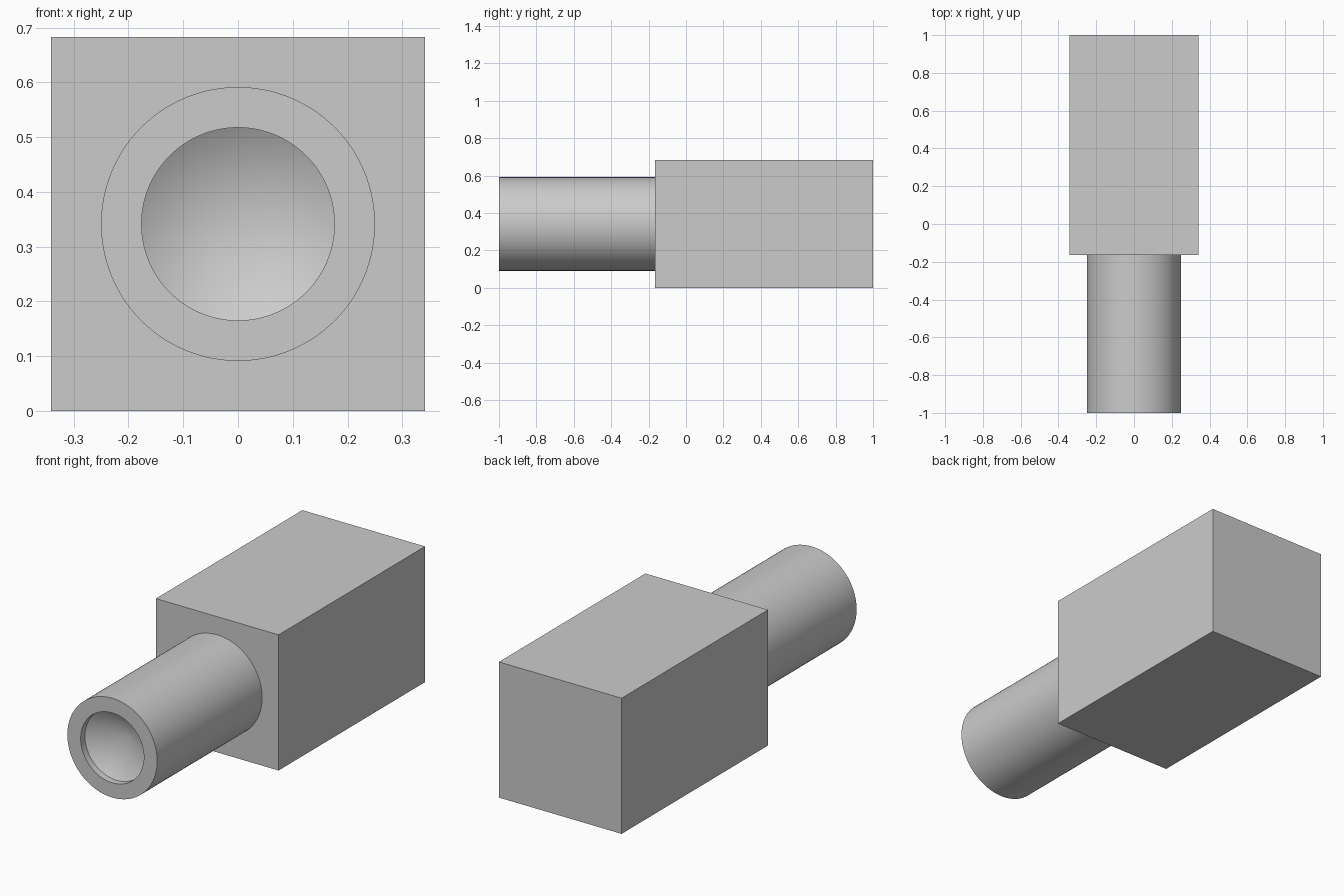
import bpy, bmesh, math
from mathutils import Vector, Matrix

if "Cube" in bpy.data.objects:
    bpy.data.objects.remove(bpy.data.objects["Cube"])

HALF = 0.3415          # half width of the square block
FACE_Y = -0.165        # block face the barrel grows out of
SEGMENTS = 128


def make_object(name, bm):
    bmesh.ops.recalc_face_normals(bm, faces=bm.faces)
    mesh = bpy.data.meshes.new(name)
    bm.to_mesh(mesh)
    bm.free()
    obj = bpy.data.objects.new(name, mesh)
    bpy.context.collection.objects.link(obj)
    return obj


def lathe_along_y(name, profile):
    """Spin (radius, y) points around the long axis of the part."""
    bm = bmesh.new()
    verts = [bm.verts.new((r, y, HALF)) for r, y in profile]
    edges = [bm.edges.new(pair) for pair in zip(verts, verts[1:])]
    bmesh.ops.spin(bm, geom=verts + edges, cent=(0, 0, HALF), axis=(0, 1, 0),
                   angle=math.tau, steps=SEGMENTS, use_merge=True)
    bmesh.ops.remove_doubles(bm, verts=bm.verts, dist=1e-5)
    return make_object(name, bm)


# Square block
bm = bmesh.new()
size = Vector((2 * HALF, 1 - FACE_Y, 2 * HALF))
centre = Vector((0, (1 + FACE_Y) / 2, HALF))
bmesh.ops.create_cube(bm, size=1, matrix=Matrix.Translation(centre) @ Matrix.Diagonal(size.to_4d()))
block = make_object("block_with_barrel", bm)

# Round barrel with a shallow drilled hole ending in a cone
barrel = lathe_along_y("barrel", [
    (0, -0.861), (0.176, -0.966), (0.176, -1.0),
    (0.25, -1.0), (0.25, 0.0), (0, 0.0)])

# Fuse both into one solid
union = block.modifiers.new("join_barrel", 'BOOLEAN')
union.operation = 'UNION'
union.solver = 'EXACT'
union.object = barrel
bpy.context.view_layer.objects.active = block
block.select_set(True)
bpy.ops.object.modifier_apply(modifier=union.name)
bpy.data.objects.remove(barrel)
bpy.ops.object.shade_smooth_by_angle(angle=math.radians(30))
